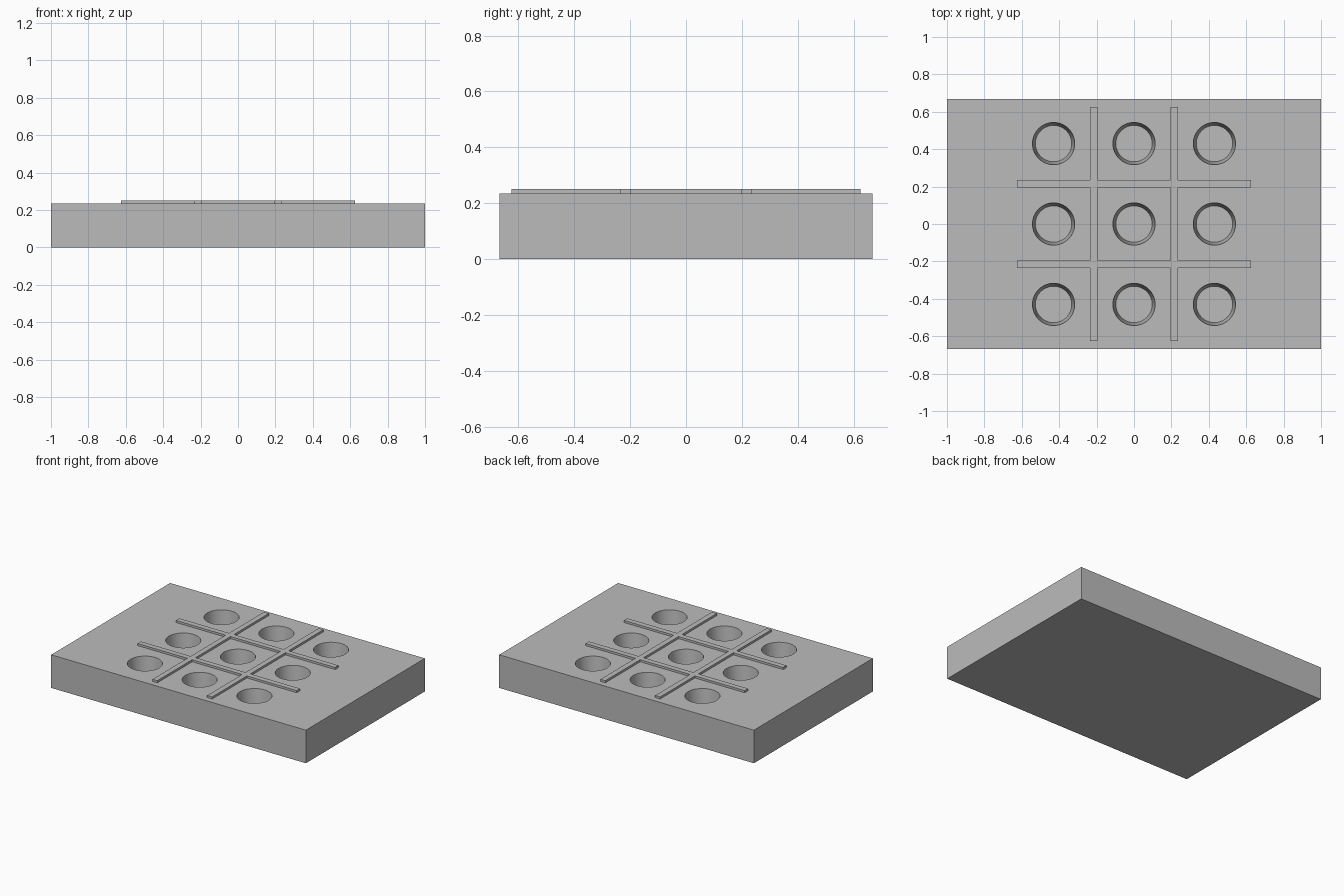
import bpy, bmesh, math
from mathutils import Matrix

if "Cube" in bpy.data.objects:
    bpy.data.objects.remove(bpy.data.objects["Cube"])

TOP = 0.235      # board surface height
PITCH = 0.43     # pocket spacing
DEPTH = 0.16     # pocket depth
R_TOP, R_FLOOR = 0.113, 0.097

grey = bpy.data.materials.new("plain_grey")
grey.diffuse_color = (0.5, 0.5, 0.5, 1)
grey.use_nodes = True
grey.node_tree.nodes["Principled BSDF"].inputs["Base Color"].default_value = grey.diffuse_color


def make_object(name, bm):
    bmesh.ops.recalc_face_normals(bm, faces=bm.faces[:])
    mesh = bpy.data.meshes.new(name)
    bm.to_mesh(mesh)
    bm.free()
    mesh.materials.append(grey)
    obj = bpy.data.objects.new(name, mesh)
    bpy.context.collection.objects.link(obj)
    return obj


# Board slab
bm = bmesh.new()
bmesh.ops.create_cube(bm, size=1, matrix=Matrix.Translation((0, 0, TOP / 2))
                      @ Matrix.Diagonal((2, 1.334, TOP, 1)))
board = make_object("board", bm)

# Nine tapered round pockets, cut out of the board
bm = bmesh.new()
over = 0.03
slope = (R_TOP - R_FLOOR) / DEPTH
for i in (-1, 0, 1):
    for j in (-1, 0, 1):
        bmesh.ops.create_cone(
            bm, cap_ends=True, segments=64, radius1=R_FLOOR,
            radius2=R_TOP + slope * over, depth=DEPTH + over,
            matrix=Matrix.Translation((i * PITCH, j * PITCH, TOP + (over - DEPTH) / 2)))
cutter = make_object("pocket_cutter", bm)
cutter.hide_render = True

bpy.context.view_layer.objects.active = board
board.select_set(True)
cut = board.modifiers.new("pockets", 'BOOLEAN')
cut.operation = 'DIFFERENCE'
cut.solver = 'EXACT'
cut.object = cutter
bpy.ops.object.modifier_apply(modifier=cut.name)
bpy.data.objects.remove(cutter)
bpy.ops.object.shade_smooth_by_angle(angle=math.radians(30))

# Raised grid lines: one crossed shape, extruded from grid cells
a, b, end = 0.196, 0.234, 0.625
steps = [-end, -b, -a, a, b, end]
bm = bmesh.new()
for i in range(5):
    for j in range(5):
        if i in (1, 3) or j in (1, 3):
            corners = [(i, j), (i + 1, j), (i + 1, j + 1), (i, j + 1)]
            bm.faces.new([bm.verts.new((steps[p], steps[q], TOP - 0.005))
                          for p, q in corners])
bmesh.ops.remove_doubles(bm, verts=bm.verts[:], dist=1e-4)
base = bm.faces[:]
grown = bmesh.ops.extrude_face_region(bm, geom=base, use_keep_orig=True)
verts = [g for g in grown["geom"] if isinstance(g, bmesh.types.BMVert)]
bmesh.ops.translate(bm, verts=verts, vec=(0, 0, 0.25 - TOP + 0.005))
make_object("grid_ridges", bm)
